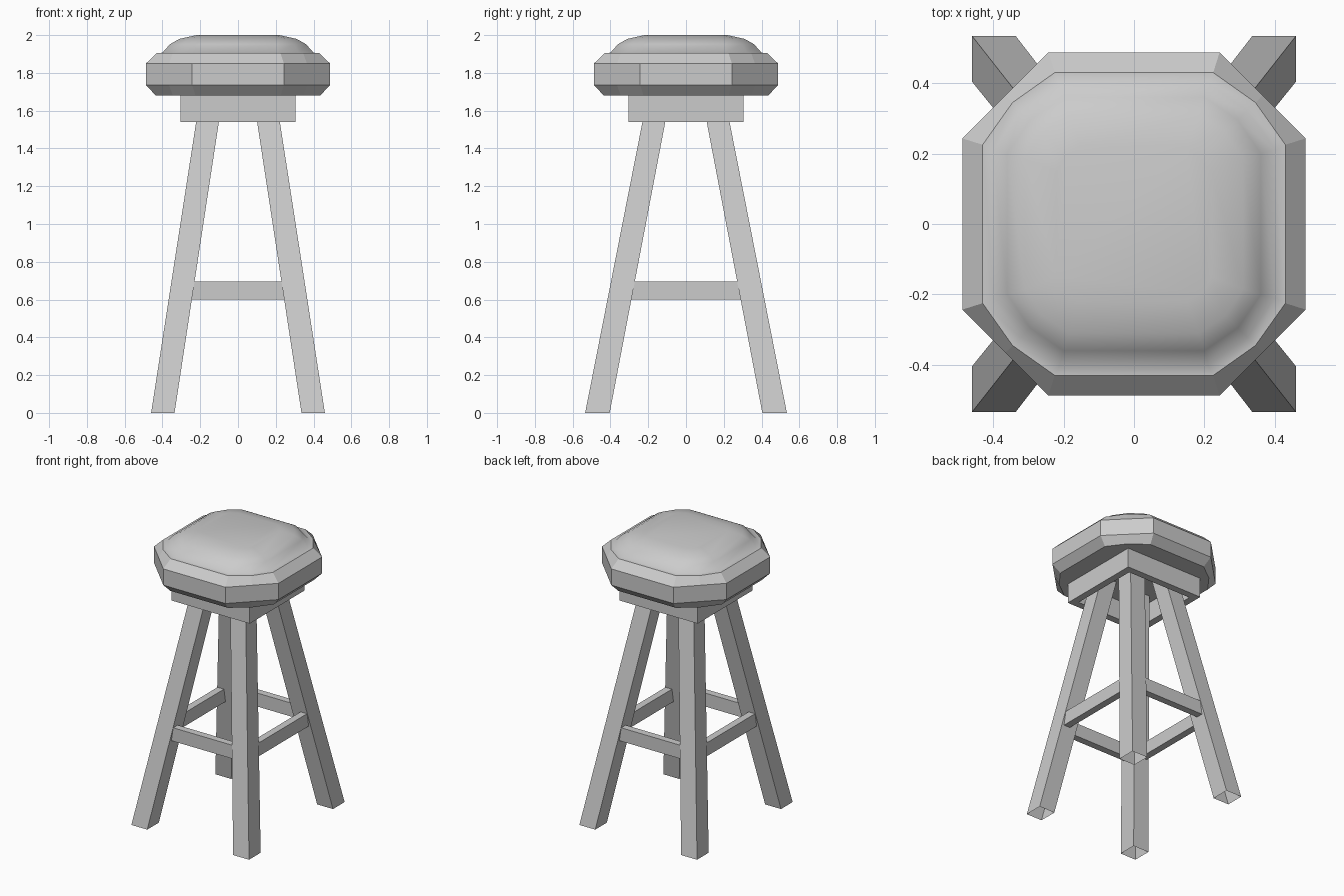
import bpy
import bmesh

if "Cube" in bpy.data.objects:
    bpy.data.objects.remove(bpy.data.objects["Cube"])


def finish(bm, name):
    bmesh.ops.recalc_face_normals(bm, faces=bm.faces)
    me = bpy.data.meshes.new(name)
    bm.to_mesh(me)
    bm.free()
    ob = bpy.data.objects.new(name, me)
    bpy.context.collection.objects.link(ob)
    return ob


def loft(name, rings, cap_bottom=True, cap_top=True, smooth=False):
    """Skin a stack of equal-length point rings."""
    bm = bmesh.new()
    loops = [[bm.verts.new(p) for p in ring] for ring in rings]
    n = len(loops[0])
    for a, b in zip(loops, loops[1:]):
        for i in range(n):
            j = (i + 1) % n
            bm.faces.new((a[i], a[j], b[j], b[i]))
    if cap_bottom:
        bm.faces.new(loops[0][::-1])
    if cap_top:
        bm.faces.new(loops[-1])
    for f in bm.faces:
        f.smooth = smooth
    return finish(bm, name)


def cut_square(half, cut, mid, z):
    """Square ring whose corners are cut in two short sides."""
    pts = []
    x, y = 1, 0
    for _ in range(4):
        for u, v in ((half, -cut), (half, cut), (mid, mid)):
            pts.append((u * x - v * y, u * y + v * x, z))
        x, y = -y, x
    return pts


def rect(cx, cy, hx, hy, z):
    return [(cx - hx, cy - hy, z), (cx + hx, cy - hy, z),
            (cx + hx, cy + hy, z), (cx - hx, cy + hy, z)]


def box(name, cx, cy, hx, hy, z0, z1):
    return loft(name, [rect(cx, cy, hx, hy, z0), rect(cx, cy, hx, hy, z1)])


# Seat rim: chamfered faceted band
loft("seat_rim", [cut_square(*r) for r in (
    (0.435, 0.225, 0.345, 1.68), (0.487, 0.243, 0.365, 1.735),
    (0.487, 0.243, 0.365, 1.85), (0.43, 0.225, 0.345, 1.905))], cap_top=False)

# Cushion: soft domed top
loft("seat_cushion", [cut_square(*r) for r in (
    (0.43, 0.225, 0.345, 1.905), (0.40, 0.21, 0.322, 1.907),
    (0.36, 0.20, 0.295, 1.952), (0.31, 0.185, 0.26, 1.98),
    (0.22, 0.15, 0.195, 2.0))], cap_bottom=False, smooth=True)

# Apron: square board frame under the seat
loft("apron", [rect(0, 0, h, h, z) for h, z in (
    (0.305, 1.68), (0.305, 1.54), (0.255, 1.54), (0.255, 1.68))],
    cap_bottom=False, cap_top=False)

# Splayed legs, open at the foot
for sx, side in ((-1, "left"), (1, "right")):
    for sy, end in ((-1, "front"), (1, "back")):
        loft(f"{end}_{side}_leg",
             [rect(sx * 0.398, sy * 0.469, 0.062, 0.065, 0),
              rect(sx * 0.14, sy * 0.143, 0.06, 0.06, 1.68)],
             cap_bottom=False)

# Stretchers between the legs
for s, end, side in ((-1, "front", "left"), (1, "back", "right")):
    box(f"{end}_stretcher", 0, s * 0.37, 0.29, 0.025, 0.60, 0.695)
    box(f"{side}_stretcher", s * 0.325, 0, 0.025, 0.33, 0.60, 0.695)
